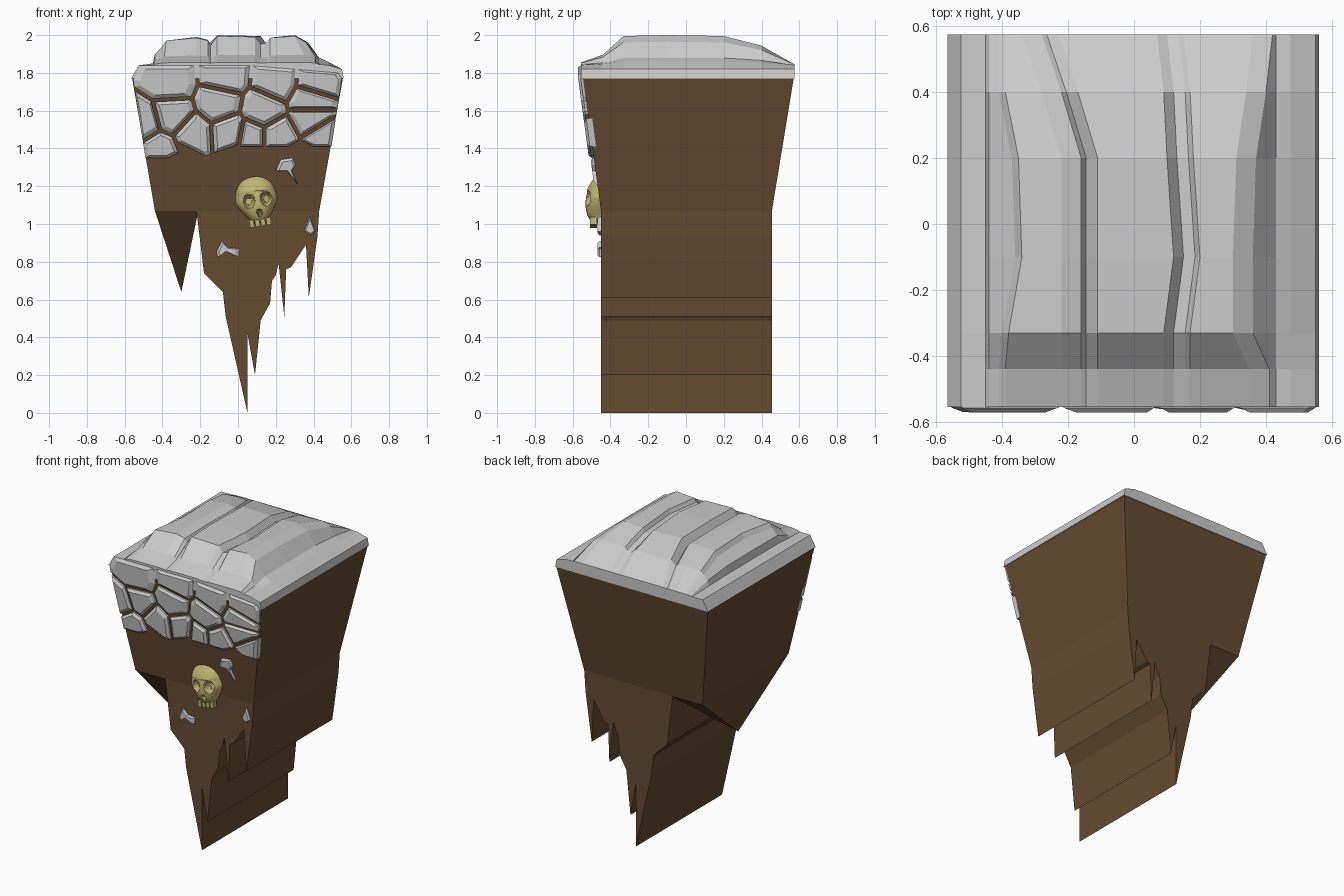
import bpy, bmesh, math
from mathutils import Vector, Matrix

if "Cube" in bpy.data.objects:
    bpy.data.objects.remove(bpy.data.objects["Cube"])

def material(name, rgb):
    m = bpy.data.materials.new(name)
    m.diffuse_color = (*rgb, 1)
    m.use_nodes = True
    m.node_tree.nodes["Principled BSDF"].inputs["Base Color"].default_value = m.diffuse_color
    return m

EARTH = material("earth", (0.13, 0.07, 0.03))
BONE = material("aged_bone", (0.52, 0.45, 0.17))

def finish(name, bm, mat=None):
    bmesh.ops.recalc_face_normals(bm, faces=bm.faces)
    me = bpy.data.meshes.new(name)
    bm.to_mesh(me)
    bm.free()
    ob = bpy.data.objects.new(name, me)
    bpy.context.collection.objects.link(ob)
    if mat:
        me.materials.append(mat)
    return ob

def loft(bm, rings):
    """Skin closed rings of equal length and cap both ends."""
    vs = [[bm.verts.new(p) for p in r] for r in rings]
    n = len(vs[0])
    for a, b in zip(vs, vs[1:]):
        for i in range(n):
            j = (i + 1) % n
            bm.faces.new((a[i], a[j], b[j], b[i]))
    bm.faces.new(vs[0])
    bm.faces.new(vs[-1])

def front_y(z):
    return -0.45 - 0.095 * min(max((z - 1.07) / 0.7, 0), 1)

# Earth block that flares towards the top
def rect(x0, x1, y0, y1, z):
    return [(x0, y0, z), (x1, y0, z), (x1, y1, z), (x0, y1, z)]

bm = bmesh.new()
loft(bm, [rect(-.44, .43, -.45, .455, 1.07), rect(-.56, .555, -.545, .57, 1.77)])
finish("earth_block", bm, EARTH)

# Jagged hanging earth, one profile drawn through the depth
jag = [(-.22, 1.07), (-.18, .74), (-.08, .64), (-.065, .51), (.05, 0), (.05, .42),
       (.09, .20), (.12, .49), (.17, .58), (.18, .70), (.20, .73), (.215, .79),
       (.245, .51), (.255, .76), (.28, .77), (.36, .89), (.375, .61), (.42, .93), (.43, 1.07)]
bm = bmesh.new()
loft(bm, [[(x, y, z) for x, z in jag] for y in (-.45, .455)])
finish("hanging_earth", bm, EARTH)

# Left spike: a pyramid under the overhang
bm = bmesh.new()
base = [bm.verts.new(p) for p in rect(-.44, -.21, -.45, .455, 1.07)]
tip = bm.verts.new((-.30, -.12, .64))
bm.faces.new(base)
for i in range(4):
    bm.faces.new((base[i], base[(i + 1) % 4], tip))
finish("earth_spike", bm, EARTH)

# Rock cap: cross-section lofted front to back with drifting grooves
cap = [(-.565, 1.77), (-.525, 1.84), (-.45, 1.85), (-.44, 1.9), (-.36, 1.945), (-.34, 1.975),
       (-.22, 1.99), (-.16, 1.975), (-.145, 1.95), (-.11, 2.0), (.09, 1.995), (.12, 1.955),
       (.155, 1.965), (.17, 1.99), (.30, 2.0), (.36, 1.965), (.43, 1.88), (.475, 1.86),
       (.55, 1.82), (.56, 1.77)]
# y, height factor, drift of left ledge, left groove, right groove, right slope
rows = [(-.555, .10, -.05, .00, .00, .05), (-.44, .35, -.05, .00, .00, .05),
        (-.33, .97, -.04, .00, .00, .00), (-.10, 1.0, .00, .00, .03, .00),
        (.20, .97, -.01, .00, .01, .01), (.40, .65, -.05, -.06, .00, .04),
        (.575, .03, -.05, -.12, -.02, .06)]
rings = []
for y, t, ledge, left, right, slope in rows:
    ring = []
    for i, (x, z) in enumerate(cap):
        if i in (4, 5): x += ledge
        elif 6 <= i <= 9: x += left
        elif 10 <= i <= 13: x += right
        elif i in (14, 15): x += slope
        ring.append((x, y, 1.84 + (z - 1.84) * t if z > 1.84 else z))
    rings.append(ring)
bm = bmesh.new()
loft(bm, rings)
finish("rock_cap", bm)

# Chipped plates standing on the sloping front face
def plate(bm, poly, layers):
    c = sum(poly, Vector((0, 0))) / len(poly)
    rings = []
    for out, k in layers:
        pts = [c + (p - c) * k for p in poly]
        rings.append([(p.x, front_y(p.y) - out, p.y) for p in pts])
    loft(bm, rings)

def clip(poly, p0, n):
    """Keep the side of the line through p0 facing against n."""
    res = []
    for a, b in zip(poly, poly[1:] + poly[:1]):
        da, db = (a - p0).dot(n), (b - p0).dot(n)
        if da <= 0: res.append(a)
        if da * db < 0: res.append(a.lerp(b, da / (da - db)))
    return res

# Paving stones: cells grown around centre points
seeds = [(-.36, 1.75), (-.07, 1.78), (-.50, 1.53), (-.35, 1.57), (-.42, 1.40), (-.24, 1.47),
         (-.10, 1.64), (.20, 1.76), (.13, 1.60), (.42, 1.75), (.39, 1.65), (.39, 1.56),
         (-.04, 1.48), (.07, 1.46), (.21, 1.46), (.45, 1.46)]
seeds = [Vector(s) for s in seeds]
bounds = [Vector(p) for p in ((-.555, 1.76), (-.52, 1.84), (.05, 1.84), (.53, 1.80), (.55, 1.77),
                              (.495, 1.41), (-.03, 1.41), (-.2, 1.35), (-.49, 1.35))]
bm = bmesh.new()
for k, s in enumerate(seeds):
    poly = bounds[:]
    for o in seeds:
        if o is not s and poly:
            n = (o - s).normalized()
            poly = clip(poly, (s + o) / 2 - n * .009, n)
    # ragged lower corners
    if s.y < 1.5:
        poly = clip(poly, s + Vector((.03 * (-1) ** k, -.06)), Vector((.5 * (-1) ** k, -1)).normalized())
    if len(poly) > 2:
        plate(bm, poly, [(-.02, 1), (.012, 1), (.026, .78)])
finish("front_stones", bm)

# Small loose fragments
chips = [[(.20, 1.28), (.225, 1.34), (.29, 1.35), (.305, 1.31), (.285, 1.28), (.315, 1.21), (.26, 1.28)],
         [(-.115, .85), (-.085, .91), (-.05, .875), (.005, .87), (0, .825), (-.065, .855), (-.105, .825)],
         [(.35, .96), (.38, 1.04), (.395, 1.0), (.41, .96), (.385, .94)]]
bm = bmesh.new()
for c in chips:
    plate(bm, [Vector(p) for p in c], [(-.02, 1), (.008, 1), (.018, .75)])
finish("stone_fragments", bm)

# Skull: sphere pinched to a jaw, with sockets pressed in
bm = bmesh.new()
bmesh.ops.create_icosphere(bm, subdivisions=5, radius=1)
sockets = [(-.042, -.005, .030, .036), (.052, -.005, .030, .036), (.005, -.075, .012, .02)]
for v in bm.verts:
    x, y, z = v.co
    z = max(z, -.93)
    w = 1 if z > -.1 else 1 - .30 * min((-.1 - z) / .6, 1)
    flat = math.copysign(abs(x) ** .85, x)
    px, pz = flat * .112 * w, z * .135
    py = y * .085 - (.018 * (-z) if z < .3 else -.02 * (z - .3))
    if y < 0:
        for sx, sz, rx, rz in sockets:
            d = math.hypot((px - sx) / rx, (pz - sz) / rz)
            if d < 1:
                py += .045 * min(1, (1 - d) * 2.5)
    v.co = (px, py, pz)
# teeth
for tx in (-.045, -.015, .015, .045):
    m = Matrix.Translation((tx, -.045, -.125)) @ Matrix.Diagonal((.024, .035, .04, 1))
    bmesh.ops.create_cube(bm, size=1, matrix=m)
bmesh.ops.transform(bm, verts=bm.verts,
                    matrix=Matrix.Translation((.098, -.445, 1.132)) @ Matrix.Rotation(math.radians(-9), 4, 'Y'))
skull = finish("skull", bm, BONE)
bpy.context.view_layer.objects.active = skull
skull.select_set(True)
bpy.ops.object.shade_smooth_by_angle(angle=math.radians(35))
